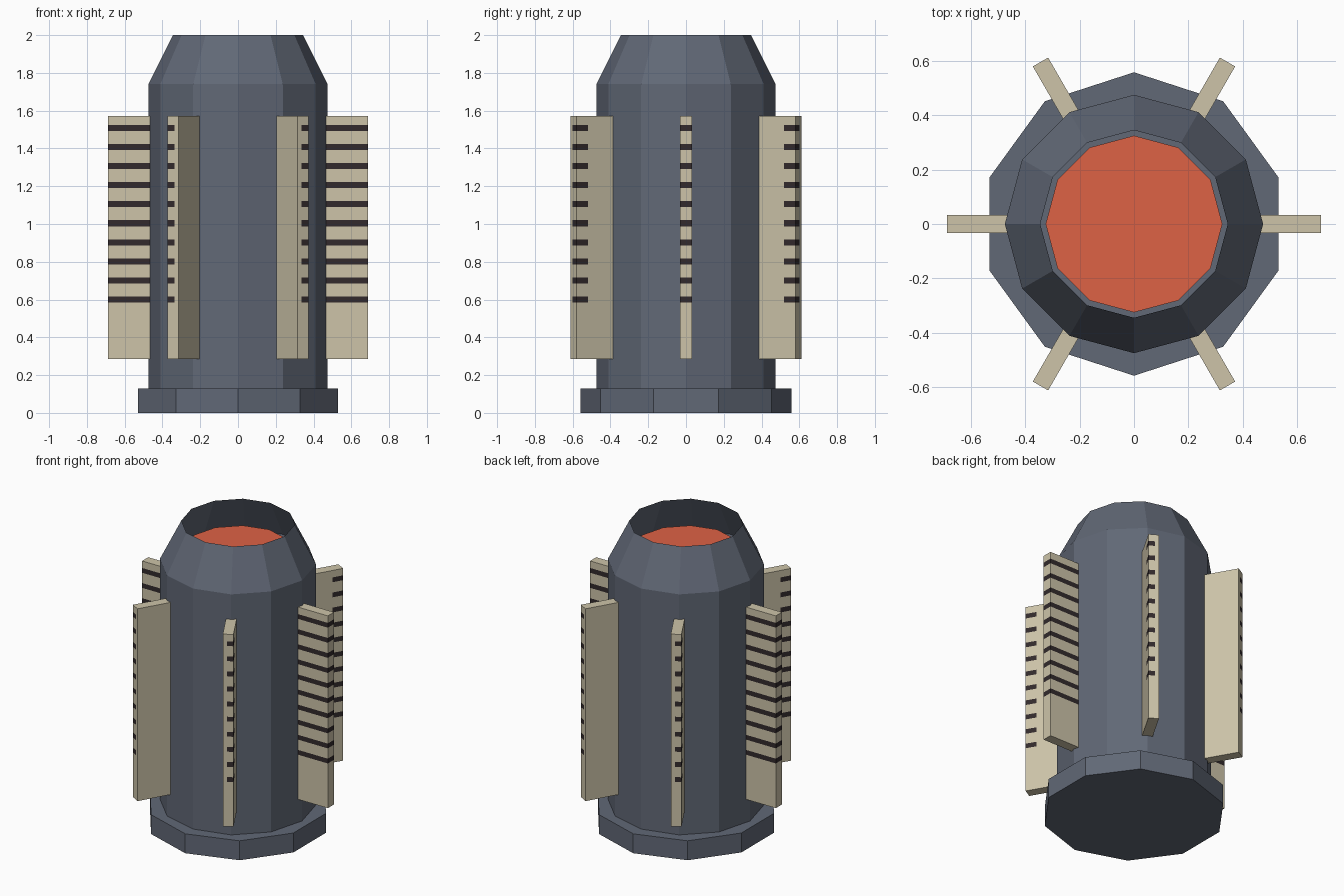
import bpy, bmesh, math
from mathutils import Matrix, Vector

if "Cube" in bpy.data.objects:
    bpy.data.objects.remove(bpy.data.objects["Cube"])


def material(name, rgb):
    m = bpy.data.materials.new(name)
    m.diffuse_color = (*rgb, 1)
    m.use_nodes = True
    m.node_tree.nodes["Principled BSDF"].inputs["Base Color"].default_value = m.diffuse_color
    return m


HULL = material("slate_blue", (0.119, 0.138, 0.181))
FIN = material("sand", (0.61, 0.552, 0.397))
VENT = material("dark_brown", (0.032, 0.023, 0.025))
GLOW = material("orange_red", (0.73, 0.122, 0.06))


def finish(bm, name, *mats):
    me = bpy.data.meshes.new(name)
    bm.to_mesh(me)
    bm.free()
    for m in mats:
        me.materials.append(m)
    ob = bpy.data.objects.new(name, me)
    bpy.context.collection.objects.link(ob)
    return ob


def drum(name, sides, r1, r2, z1, z2, mat, turn=0.0, caps=True):
    """Faceted cylinder or cone between two heights."""
    bm = bmesh.new()
    place = Matrix.Translation((0, 0, (z1 + z2) / 2)) @ Matrix.Rotation(turn, 4, 'Z')
    bmesh.ops.create_cone(bm, cap_ends=caps, segments=sides, radius1=r1,
                          radius2=r2, depth=z2 - z1, matrix=place)
    return finish(bm, name, mat)


# Ten-sided foot with a corner toward the front
drum("base", 10, 0.558, 0.558, 0, 0.13, HULL)
# Twelve-sided body, open tapered collar and glowing core inside it
drum("body", 12, 0.475, 0.475, 0.13, 1.74, HULL)
drum("collar", 12, 0.475, 0.345, 1.74, 2.0, HULL, caps=False)
drum("core", 12, 0.325, 0.325, 1.74, 1.83, GLOW)

# The corners must sit on the axes: front for the base, all four axes for the rest
for ob in bpy.data.objects:
    v = ob.data.vertices[0].co
    ob.data.transform(Matrix.Rotation(math.pi / 2 - math.atan2(v.y, v.x), 4, 'Z'))

# Six radial fins with ten dark vent bands toward the outer sides
BANDS = [0.60 + 0.101 * i for i in range(10)]
HALF = 0.016
VENT_X = 0.337
R_IN, R_OUT, THICK, Z_LOW, Z_HIGH = 0.42, 0.688, 0.065, 0.285, 1.572


def fin(index):
    bm = bmesh.new()
    place = (Matrix.Rotation(index * math.pi / 3, 4, 'Z')
             @ Matrix.Translation(((R_IN + R_OUT) / 2, 0, (Z_LOW + Z_HIGH) / 2))
             @ Matrix.Diagonal((R_OUT - R_IN, THICK, Z_HIGH - Z_LOW, 1)))
    bmesh.ops.create_cube(bm, size=1, matrix=place)

    def cut(point, normal):
        bmesh.ops.bisect_plane(bm, geom=bm.verts[:] + bm.edges[:] + bm.faces[:],
                               plane_co=point, plane_no=normal)

    for z in BANDS:
        cut((0, 0, z - HALF), (0, 0, 1))
        cut((0, 0, z + HALF), (0, 0, 1))
    for x in (-VENT_X, VENT_X):
        cut((x, 0, 0), (1, 0, 0))
    for f in bm.faces:
        c = f.calc_center_median()
        in_band = any(abs(c.z - z) < HALF for z in BANDS)
        f.material_index = int(in_band and abs(c.x) > VENT_X)
    finish(bm, f"fin_{index + 1}", FIN, VENT)


for i in range(6):
    fin(i)
